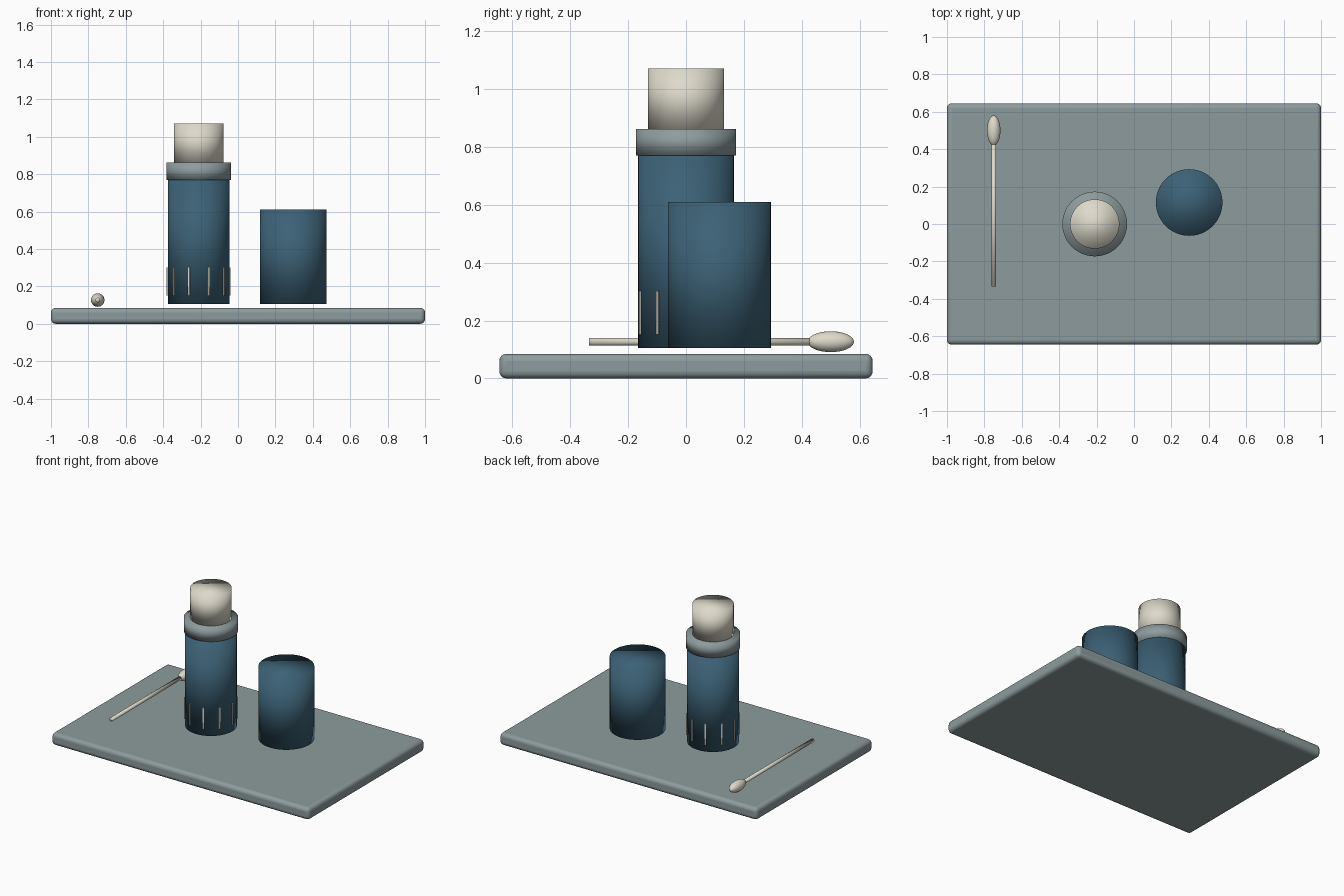
import bpy
from math import cos, sin, pi

cube = bpy.data.objects.get("Cube")
if cube:
    bpy.data.objects.remove(cube, do_unlink=True)


def material(name, color):
    mat = bpy.data.materials.new(name)
    mat.use_nodes = True
    mat.diffuse_color = (*color, 1)
    mat.node_tree.nodes["Principled BSDF"].inputs["Base Color"].default_value = (*color, 1)
    return mat


blue = material("deep blue", (0.045, 0.12, 0.18))
gray = material("cool gray", (0.27, 0.33, 0.34))
cream = material("warm cream", (0.73, 0.70, 0.60))


def finish(name, mat):
    obj = bpy.context.object
    obj.name = name
    obj.data.materials.append(mat)
    return obj


def cylinder(name, mat, x, y, radius, bottom, top):
    """Upright drum with soft shading carried over its caps."""
    bpy.ops.mesh.primitive_cylinder_add(
        vertices=48, radius=radius, depth=top - bottom, location=(x, y, (bottom + top) / 2))
    bpy.ops.object.shade_smooth()
    return finish(name, mat)


def box(name, mat, location, size, angle=0):
    bpy.ops.mesh.primitive_cube_add(size=1, location=location, rotation=(0, 0, angle))
    obj = finish(name, mat)
    obj.scale = size
    bpy.ops.object.transform_apply(location=False, rotation=False, scale=True)
    return obj


# Tray with rounded edges
tray = box("tray", gray, (0, 0, 0.0425), (2, 1.29, 0.085))
bevel = tray.modifiers.new("rounded edges", "BEVEL")
bevel.width = 0.025
bevel.segments = 4
bpy.ops.object.shade_smooth_by_angle()

# Flask: body, collar and lid
FX, FR = -0.21, 0.165
cylinder("flask_body", blue, FX, 0, FR, 0.105, 0.77)
cylinder("flask_collar", gray, FX, 0, 0.173, 0.77, 0.862)
cylinder("flask_lid", cream, FX, 0, 0.132, 0.862, 1.07)

# Ring of thin upright ribs near the flask base
for i in range(10):
    a = i * 2 * pi / 10
    box(f"flask_rib_{i + 1}", cream, (FX + FR * cos(a), FR * sin(a), 0.227),
        (0.012, 0.009, 0.15), a)

# Cup
cylinder("cup", blue, 0.295, 0.115, 0.178, 0.105, 0.61)

# Spoon: straight handle and egg-shaped bowl
SX, SZ = -0.75, 0.127
bpy.ops.mesh.primitive_cylinder_add(
    vertices=24, radius=0.013, depth=0.78, location=(SX, 0.055, SZ), rotation=(pi / 2, 0, 0))
bpy.ops.object.shade_smooth()
finish("spoon_handle", cream)
bpy.ops.mesh.primitive_uv_sphere_add(segments=32, ring_count=16, radius=1, location=(SX, 0.5, SZ))
bpy.ops.object.shade_smooth()
finish("spoon_bowl", cream).scale = (0.036, 0.08, 0.036)
